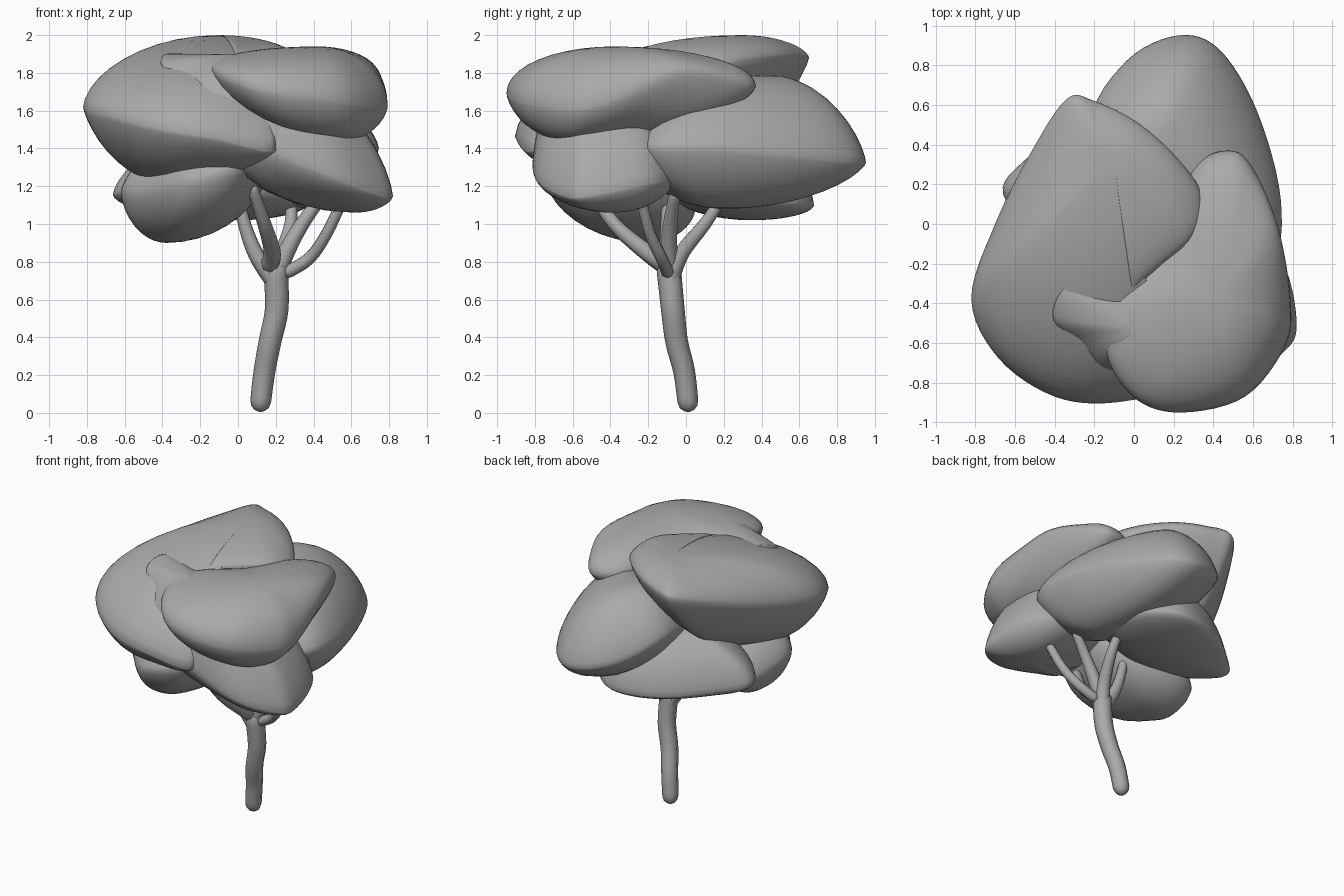
import bpy, bmesh, math
from mathutils import Vector

if "Cube" in bpy.data.objects:
    bpy.data.objects.remove(bpy.data.objects["Cube"], do_unlink=True)

grey = bpy.data.materials.new("plain grey")
grey.use_nodes = True
COLOUR = (0.4, 0.4, 0.4, 1)
grey.diffuse_color = COLOUR
grey.node_tree.nodes["Principled BSDF"].inputs["Base Color"].default_value = COLOUR


def add_mesh(name, mesh):
    ob = bpy.data.objects.new(name, mesh)
    bpy.context.collection.objects.link(ob)
    mesh.materials.clear()
    mesh.materials.append(grey)
    for poly in mesh.polygons:
        poly.use_smooth = True
    return ob


def between(a, b, c, d, t):
    """Smooth step from b to c, with neighbours a and d."""
    return (b + (c - a) * t / 2 + (a * 2 - b * 5 + c * 4 - d) * t**2 / 2
            + (b * 3 - a - c * 3 + d) * t**3 / 2)


def leaf_mass(name, top, bottom, rim, sharpness, layers=10, steps=6):
    """Cushion of leaves: a rim loop domed up to one apex and down to another."""
    bm = bmesh.new()
    pts = [Vector(p) for p in rim]
    n = len(pts)
    loop = [between(*(pts[(i + k) % n] for k in (-1, 0, 1, 2)), s / steps)
            for i in range(n) for s in range(steps)]
    rim_ring = [bm.verts.new(p) for p in loop]
    for apex, power in zip((Vector(top), Vector(bottom)), sharpness):
        previous = rim_ring
        for k in range(1, layers):
            angle = math.pi / 2 * k / layers
            spread, rise = math.cos(angle), math.sin(angle) ** power
            ring = []
            for p in loop:
                q = apex.lerp(p, spread)
                q.z = p.z + (apex.z - p.z) * rise
                ring.append(bm.verts.new(q))
            for i in range(len(loop)):
                j = (i + 1) % len(loop)
                bm.faces.new((previous[i], previous[j], ring[j], ring[i]))
            previous = ring
        tip = bm.verts.new(apex)
        for i in range(len(loop)):
            bm.faces.new((previous[i], previous[(i + 1) % len(loop)], tip))
    bmesh.ops.recalc_face_normals(bm, faces=bm.faces)
    mesh = bpy.data.meshes.new(name)
    bm.to_mesh(mesh)
    bm.free()
    return add_mesh(name, mesh)


def limb(name, points, start, end):
    """Tapered round tube with rounded ends."""
    pts = [Vector(p) for p in points]
    n = len(pts) - 1
    radii = [start + (end - start) * i / n for i in range(n + 1)]
    first = (pts[1] - pts[0]).normalized() * start
    last = (pts[-1] - pts[-2]).normalized() * end
    path = [(pts[0] - first * math.cos(a), start * math.sin(a)) for a in (0.15, 0.5, 1)]
    for i in range(n):
        near = pts[max(i - 1, 0)], pts[i], pts[i + 1], pts[min(i + 2, n)]
        for t in (0, 0.25, 0.5, 0.75):
            path.append((between(*near, t), radii[i] + (radii[i + 1] - radii[i]) * t))
    path.append((pts[-1], end))
    path += [(pts[-1] + last * math.cos(a), end * math.sin(a)) for a in (1, 0.5, 0.15)]
    curve = bpy.data.curves.new(name, "CURVE")
    curve.dimensions = "3D"
    curve.bevel_depth = 1
    curve.bevel_resolution = 2
    curve.use_fill_caps = True
    spline = curve.splines.new("POLY")
    spline.points.add(len(path) - 1)
    for point, (p, r) in zip(spline.points, path):
        point.co = (*p, 1)
        point.radius = r
    helper = bpy.data.objects.new(name + " path", curve)
    bpy.context.collection.objects.link(helper)
    graph = bpy.context.evaluated_depsgraph_get()
    mesh = bpy.data.meshes.new_from_object(helper.evaluated_get(graph))
    bpy.data.objects.remove(helper, do_unlink=True)
    return add_mesh(name, mesh)


# Trunk and its five branches
limb("trunk", [(.12, .01, .06), (.14, -.01, .22), (.17, -.05, .38), (.205, -.07, .55),
               (.2, -.09, .75)], .055, .065)
limb("left_branch", [(.19, -.09, .7), (.1, -.1, .83), (.04, -.1, .98), (0, -.1, 1.15)], .05, .028)
limb("front_branch", [(.17, -.12, .79), (.18, -.22, .86), (.14, -.38, 1.0), (.08, -.5, 1.18)],
     .052, .03)
limb("back_branch", [(.21, -.08, .72), (.24, -.02, .85), (.28, .1, 1), (.28, .2, 1.15)], .052, .028)
limb("middle_branch", [(.21, -.09, .75), (.28, -.09, .9), (.36, -.08, 1.03), (.45, -.06, 1.15)],
     .05, .03)
limb("right_branch", [(.27, -.1, .75), (.38, -.13, .82), (.47, -.19, .95), (.56, -.24, 1.14)],
     .035, .03)

# Upper leaf masses
leaf_mass("upper_left_leaves", (-.1, .3, 2), (-.38, -.38, 1.22),
          [(-.34, .63, 1.87), (-.2, .62, 1.88), (.02, .51, 1.89), (.22, .33, 1.87),
           (.35, .13, 1.83), (.3, -.06, 1.88), (.12, -.22, 1.89), (0, -.36, 1.85),
           (.06, -.6, 1.6), (.2, -.81, 1.39), (-.1, -.9, 1.45), (-.4, -.87, 1.5),
           (-.68, -.68, 1.57), (-.82, -.38, 1.62), (-.7, 0, 1.68), (-.52, .36, 1.78)], (1.2, 1.5))
leaf_mass("upper_right_leaves", (.42, -.38, 1.94), (.56, -.62, 1.44),
          [(-.13, -.4, 1.83), (-.13, -.68, 1.81), (.02, -.89, 1.74), (.25, -.95, 1.69),
           (.56, -.87, 1.65), (.76, -.62, 1.61), (.79, -.4, 1.65), (.73, -.03, 1.8),
           (.6, .28, 1.75), (.48, .37, 1.73), (.3, .28, 1.74), (.12, -.1, 1.78)], (1, 1.3))

# Middle leaf masses
leaf_mass("back_leaves", (.12, .43, 1.79), (.42, .2, 1.08),
          [(.22, .95, 1.33), (.43, .88, 1.33), (.62, .57, 1.36), (.74, .12, 1.4),
           (.68, -.2, 1.4), (.3, -.3, 1.38), (-.1, 0, 1.5), (-.22, .5, 1.53),
           (-.04, .82, 1.4)], (1.4, 1.4))
leaf_mass("right_leaves", (0, -.53, 1.9), (.62, -.38, 1.06),
          [(.82, -.5, 1.15), (.74, -.18, 1.22), (.5, -.05, 1.25), (.1, -.1, 1.45),
           (-.3, -.28, 1.87), (-.41, -.46, 1.86), (-.3, -.6, 1.74), (-.18, -.76, 1.57),
           (.1, -.8, 1.42), (.5, -.8, 1.25), (.75, -.65, 1.15)], (1.4, 1.3))

# Lower leaf masses
leaf_mass("lower_front_leaves", (-.2, -.35, 1.45), (-.38, -.2, .9),
          [(-.62, -.3, 1.17), (-.5, -.5, 1.17), (-.28, -.72, 1.22), (0, -.72, 1.3),
           (.17, -.4, 1.33), (.08, -.08, 1.22), (-.2, .04, 1.09), (-.5, 0, 1.08)], (1.3, 1.2))
leaf_mass("lower_back_leaves", (-.1, .3, 1.48), (0, .35, 1.02),
          [(-.66, .15, 1.16), (-.52, .35, 1.13), (-.2, .6, 1.1), (.15, .67, 1.1),
           (.38, .45, 1.12), (.35, .1, 1.15), (0, -.1, 1.2), (-.4, -.1, 1.2)], (1.3, 1.1))
